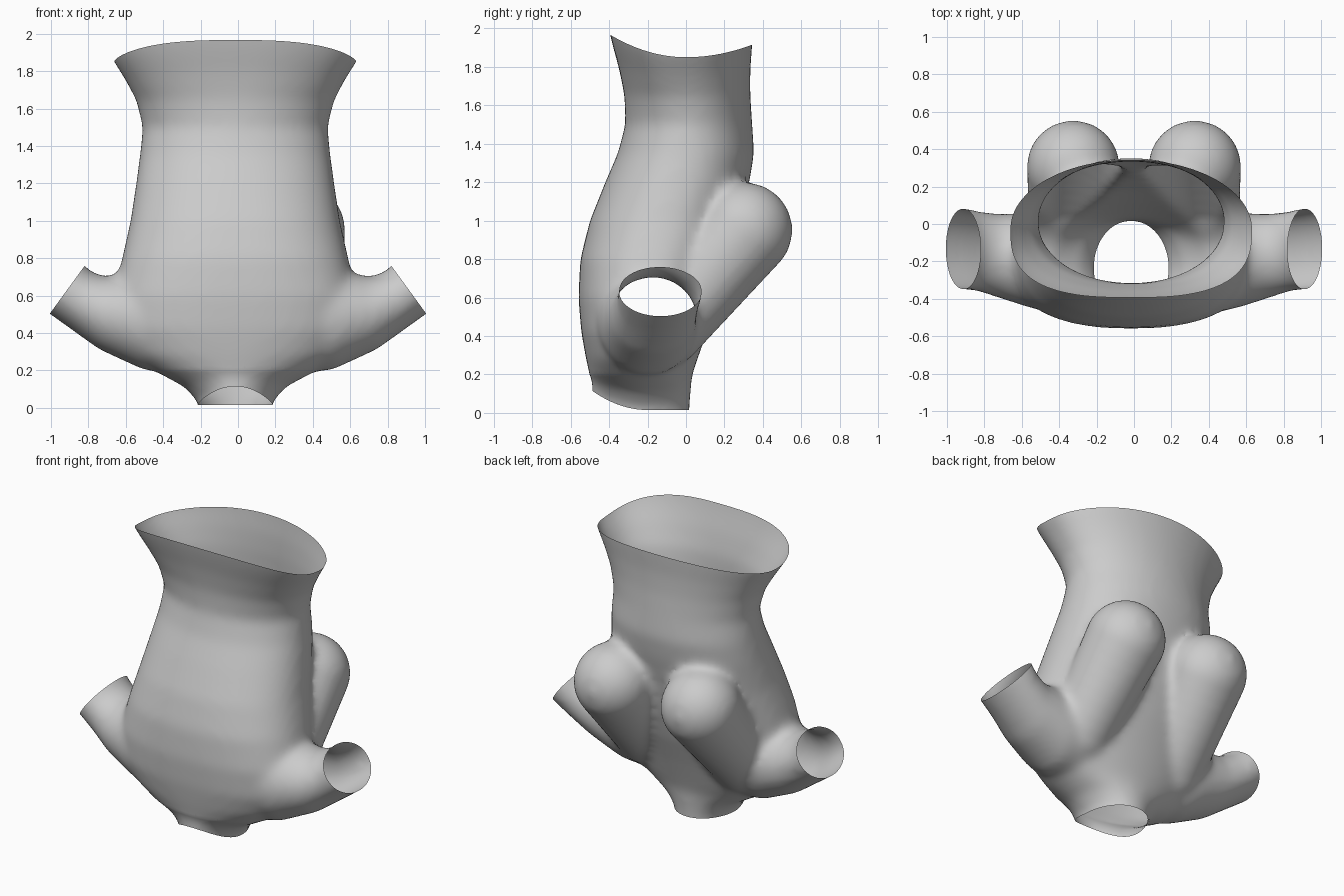
import bpy, bmesh
from math import cos, sin, pi
from mathutils import Vector

if "Cube" in bpy.data.objects:
    bpy.data.objects.remove(bpy.data.objects["Cube"])

N = 48
bm = bmesh.new()


def loft(rings):
    """Closed solid through a list of equal-length point rings."""
    vs = [[bm.verts.new(p) for p in r] for r in rings]
    faces = []
    for a, b in zip(vs, vs[1:]):
        for i in range(len(a)):
            j = (i + 1) % len(a)
            faces.append(bm.faces.new((a[i], a[j], b[j], b[i])))
    faces += [bm.faces.new(vs[0][::-1]), bm.faces.new(vs[-1])]
    bmesh.ops.recalc_face_normals(bm, faces=faces)


def power(v, e):
    return (1 if v >= 0 else -1) * abs(v) ** (2 / e)


def trunk_ring(z, hw, y0, y1, e_front=2.0, e_back=2.0):
    cy = (y0 + y1) / 2
    pts = []
    for i in range(N):
        a = 2 * pi * i / N
        e = e_front if sin(a) < 0 else e_back
        pts.append((hw * power(cos(a), e) - 0.015, cy + (y1 - y0) / 2 * power(sin(a), e), z))
    return pts


def arm_ring(side, top, bottom, y0, y1):
    t, b = Vector((top[0], 0, top[1])), Vector((bottom[0], 0, bottom[1]))
    c, u = (t + b) / 2, (t - b) / 2
    pts = []
    for i in range(N):
        a = 2 * pi * i / N
        p = c + u * sin(a)
        pts.append((side * p.x, (y0 + y1) / 2 + (y1 - y0) / 2 * cos(a), p.z))
    return pts


# trunk with neck: z, half width, y min, y max, front / back squareness
loft([trunk_ring(*r) for r in [
    (-0.12, 0.18, -0.49, 0.02), (0.03, 0.20, -0.49, 0.02), (0.11, 0.27, -0.49, 0.025),
    (0.19, 0.42, -0.50, 0.03), (0.28, 0.55, -0.52, 0.06, 2.2), (0.42, 0.63, -0.545, 0.11, 2.4),
    (0.60, 0.65, -0.56, 0.18, 2.4), (0.80, 0.605, -0.55, 0.24, 2.4, 2.1), (1.0, 0.56, -0.50, 0.28, 2.3, 2.2),
    (1.2, 0.53, -0.42, 0.33, 2.2, 2.2), (1.35, 0.51, -0.355, 0.355, 2.1, 2.1), (1.5, 0.495, -0.315, 0.345),
    (1.65, 0.53, -0.32, 0.335, 2.2), (1.78, 0.59, -0.35, 0.335, 2.5), (1.90, 0.65, -0.395, 0.345, 2.8),
    (2.05, 0.70, -0.44, 0.35, 3)]])

for s in (-1, 1):
    # arm stub
    loft([arm_ring(s, *r) for r in [
        ((0.35, 0.85), (0.25, 0.18), -0.50, 0.08), ((0.60, 0.72), (0.50, 0.20), -0.45, 0.06),
        ((0.71, 0.70), (0.74, 0.31), -0.395, 0.055), ((0.79, 0.73), (0.88, 0.41), -0.36, 0.07),
        ((0.84, 0.78), (1.02, 0.51), -0.35, 0.09), ((0.92, 0.90), (1.14, 0.62), -0.36, 0.10)]])
    # chest mound: rounded tip tapering down into the shoulder
    tip, root = Vector((s * 0.325, 0.305, 0.95)), Vector((s * 0.36, -0.1, 0.45))
    for k in range(9):
        t = k / 8
        ball = bmesh.ops.create_icosphere(bm, subdivisions=4, radius=0.25 - 0.045 * t)
        bmesh.ops.translate(bm, verts=ball["verts"], vec=tip.lerp(root, t))

# fuse all parts into one smooth skin
mesh = bpy.data.meshes.new("torso_shell")
bm.to_mesh(mesh)
bm.free()
torso = bpy.data.objects.new("torso_shell", mesh)
bpy.context.collection.objects.link(torso)
fuse = torso.modifiers.new("fuse", 'REMESH')
fuse.mode, fuse.voxel_size = 'VOXEL', 0.024
relax = torso.modifiers.new("relax", 'SMOOTH')
relax.factor, relax.iterations = 0.5, 14
skin = bmesh.new()
skin.from_object(torso, bpy.context.evaluated_depsgraph_get())
torso.modifiers.clear()


def cut(point, normal, inside):
    faces = [f for f in skin.faces if inside(f.calc_center_median())]
    geom = faces + list({e for f in faces for e in f.edges}) + list({v for f in faces for v in f.verts})
    bmesh.ops.bisect_plane(skin, geom=geom, plane_co=point, plane_no=normal, clear_outer=True)


# open the waist, neck and both arms
cut((0, 0, 1.9), (0, 0, 1), lambda c: c.z > 1.5)
cut((0, 0, 0.015), (0, 0, -1), lambda c: c.z < 0.3)
for s in (-1, 1):
    cut((s * 0.91, 0, 0.635), (s * 0.81, 0, 0.59), lambda c: c.x * s > 0.6 and c.z < 1.2)

# curve the waist and neck rims
for v in skin.verts:
    x, y, z = v.co
    if z > 1.5:
        w = min(1, (z - 1.5) / 0.4) ** 2
        v.co.z += w * (-0.05 + (0.75 if y < 0 else 0.55) * y * y)
    elif z < 0.2 and y < -0.2 and abs(x) < 0.4:
        v.co.z += (1 - z / 0.2) * 1.3 * (y + 0.2) ** 2

skin.to_mesh(mesh)
skin.free()
mesh.shade_smooth()
